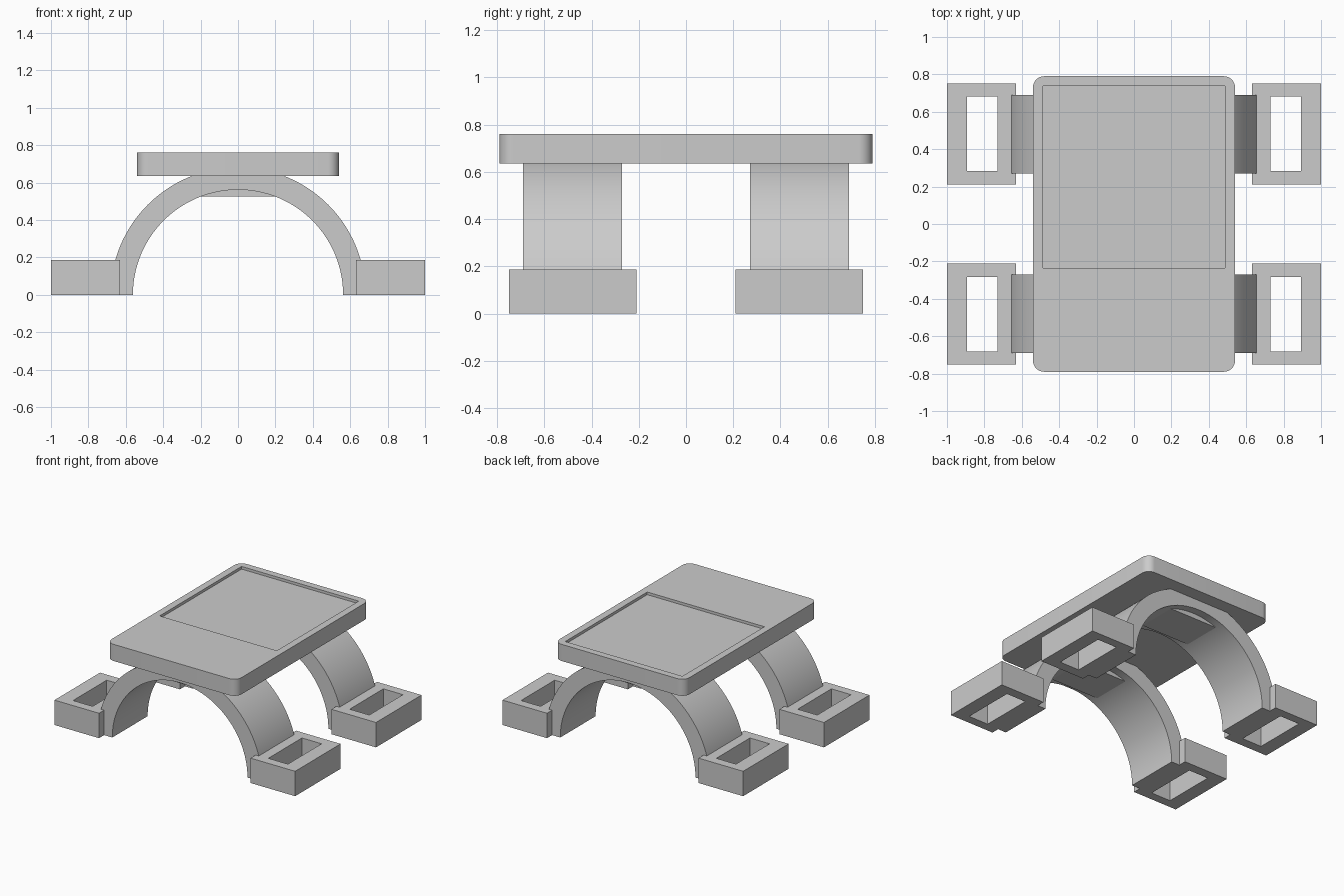
import bpy
import bmesh
from math import pi, sin, cos, radians

if "Cube" in bpy.data.objects:
    bpy.data.objects.remove(bpy.data.objects["Cube"])

# Single plain grey material
grey = bpy.data.materials.new("plain grey")
grey.use_nodes = True
GREY = (0.6, 0.6, 0.6, 1)
grey.diffuse_color = GREY
grey.node_tree.nodes["Principled BSDF"].inputs["Base Color"].default_value = GREY


def make_object(name, bm):
    bmesh.ops.recalc_face_normals(bm, faces=bm.faces[:])
    mesh = bpy.data.meshes.new(name)
    bm.to_mesh(mesh)
    bm.free()
    mesh.materials.append(grey)
    obj = bpy.data.objects.new(name, mesh)
    bpy.context.collection.objects.link(obj)
    return obj


def select_only(obj):
    bpy.ops.object.select_all(action='DESELECT')
    obj.select_set(True)
    bpy.context.view_layer.objects.active = obj


def smooth(obj):
    select_only(obj)
    bpy.ops.object.shade_smooth_by_angle(angle=radians(30))


def box(name, x, y, z, corner=0):
    """Box from (min, max) ranges, with optional rounded upright corners."""
    bm = bmesh.new()
    bmesh.ops.create_cube(bm, size=1)
    for v in bm.verts:
        v.co = [lo + (c + 0.5) * (hi - lo) for c, (lo, hi) in zip(v.co, (x, y, z))]
    if corner:
        upright = [e for e in bm.edges
                   if abs(e.verts[0].co.z - e.verts[1].co.z) > 0.01]
        bmesh.ops.bevel(bm, geom=upright, offset=corner, segments=10,
                        profile=0.5, affect='EDGES')
    return make_object(name, bm)


def carve(obj, cutter):
    """Subtract the cutter and discard it."""
    cutter.hide_render = True
    mod = obj.modifiers.new("cut", 'BOOLEAN')
    mod.operation = 'DIFFERENCE'
    mod.solver = 'EXACT'
    mod.object = cutter
    select_only(obj)
    bpy.ops.object.modifier_apply(modifier=mod.name)
    bpy.data.objects.remove(cutter)


def half_ring(name, inner, outer, y0, y1, steps=64):
    """Semicircular arch standing on the ground, extruded along y."""
    bm = bmesh.new()
    angles = [pi * i / steps for i in range(steps + 1)]
    outline = [(outer * cos(a), outer * sin(a)) for a in angles]
    outline += [(inner * cos(a), inner * sin(a)) for a in reversed(angles)]
    front = [bm.verts.new((x, y0, z)) for x, z in outline]
    back = [bm.verts.new((x, y1, z)) for x, z in outline]
    n = len(outline)
    for i in range(n):
        j = (i + 1) % n
        bm.faces.new((front[i], front[j], back[j], back[i]))
    # End faces as strips of quads
    for loop in (front, back):
        for i in range(steps):
            bm.faces.new((loop[i], loop[i + 1], loop[n - 2 - i], loop[n - 1 - i]))
    return make_object(name, bm)


def span(side, a, b):
    return tuple(sorted((side * a, side * b)))


# Top plate with a shallow rectangular recess
plate = box("top_plate", (-0.54, 0.54), (-0.79, 0.79), (0.635, 0.76), corner=0.06)
carve(plate, box("recess_cutter", (-0.487, 0.487), (-0.235, 0.738), (0.74, 0.9)))
smooth(plate)

for end, end_name in ((-1, "front"), (1, "back")):
    # Arched leg pair and the flat pad under its crown
    y0, y1 = span(end, 0.27, 0.69)
    smooth(half_ring(end_name + "_arch", 0.562, 0.682, y0, y1))
    box(end_name + "_crown_pad", (-0.23, 0.23), span(end, 0.33, 0.63), (0.525, 0.63))

    # Hollow rectangular feet
    for side, side_name in ((-1, "right"), (1, "left")):
        foot = box(f"{end_name}_{side_name}_foot",
                   span(side, 0.63, 1.0), span(end, 0.21, 0.75), (0, 0.187))
        carve(foot, box("foot_cutter", span(side, 0.73, 0.893),
                        span(end, 0.283, 0.683), (-0.1, 0.3)))
